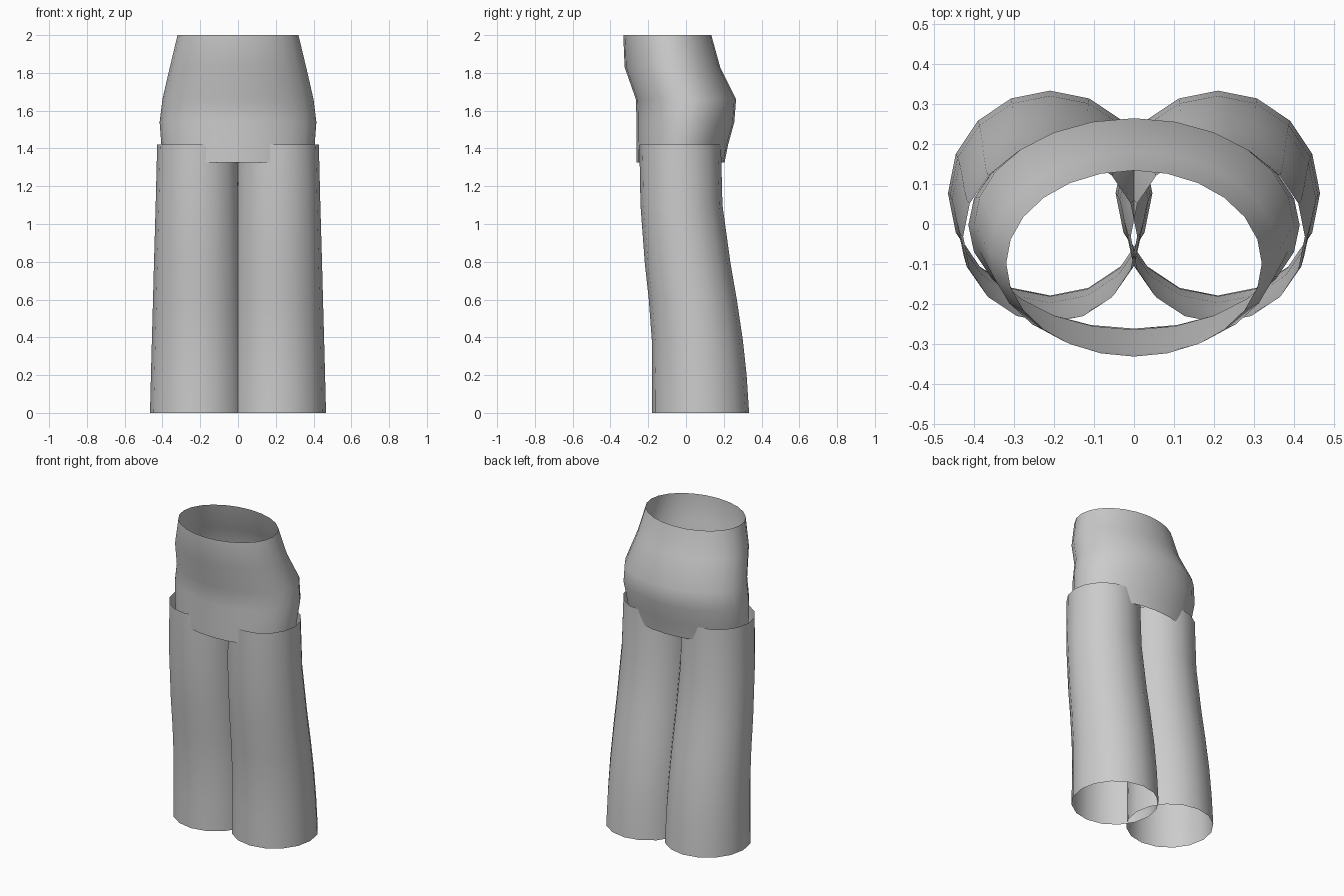
import bpy, bmesh, math

if "Cube" in bpy.data.objects:
    bpy.data.objects.remove(bpy.data.objects["Cube"])


def tube(name, cx, sides, rings):
    """Open smooth tube lofted through rings of (z, centre y, radius x, radius y)."""
    bm = bmesh.new()
    loops = []
    for z, cy, rx, ry in rings:
        loops.append([bm.verts.new((cx + rx * math.cos(2 * math.pi * i / sides),
                                    cy + ry * math.sin(2 * math.pi * i / sides), z))
                      for i in range(sides)])
    for low, high in zip(loops, loops[1:]):
        for i in range(sides):
            j = (i + 1) % sides
            bm.faces.new((low[i], low[j], high[j], high[i])).smooth = True
    mesh = bpy.data.meshes.new(name)
    bm.to_mesh(mesh)
    bm.free()
    obj = bpy.data.objects.new(name, mesh)
    bpy.context.collection.objects.link(obj)
    return obj


# Trouser legs: tapering upward and leaning forward
leg_rings = [(0.0, 0.077, 0.256, 0.257), (0.20, 0.071, 0.251, 0.250),
             (0.385, 0.060, 0.246, 0.241), (0.60, 0.036, 0.240, 0.233),
             (0.79, 0.009, 0.235, 0.227), (1.10, -0.024, 0.226, 0.217),
             (1.42, -0.031, 0.218, 0.216)]
for side, x in (("left", 0.21), ("right", -0.21)):
    tube(side + "_trouser_leg", x, 16, leg_rings)

# Hip section: bulges at the back, narrows to the open waist
tube("hip_section", 0.0, 24,
     [(1.325, -0.029, 0.398, 0.233), (1.42, -0.020, 0.406, 0.243),
      (1.54, -0.003, 0.415, 0.259), (1.66, 0.0, 0.400, 0.265),
      (1.83, -0.072, 0.361, 0.253), (2.0, -0.099, 0.320, 0.233)])
